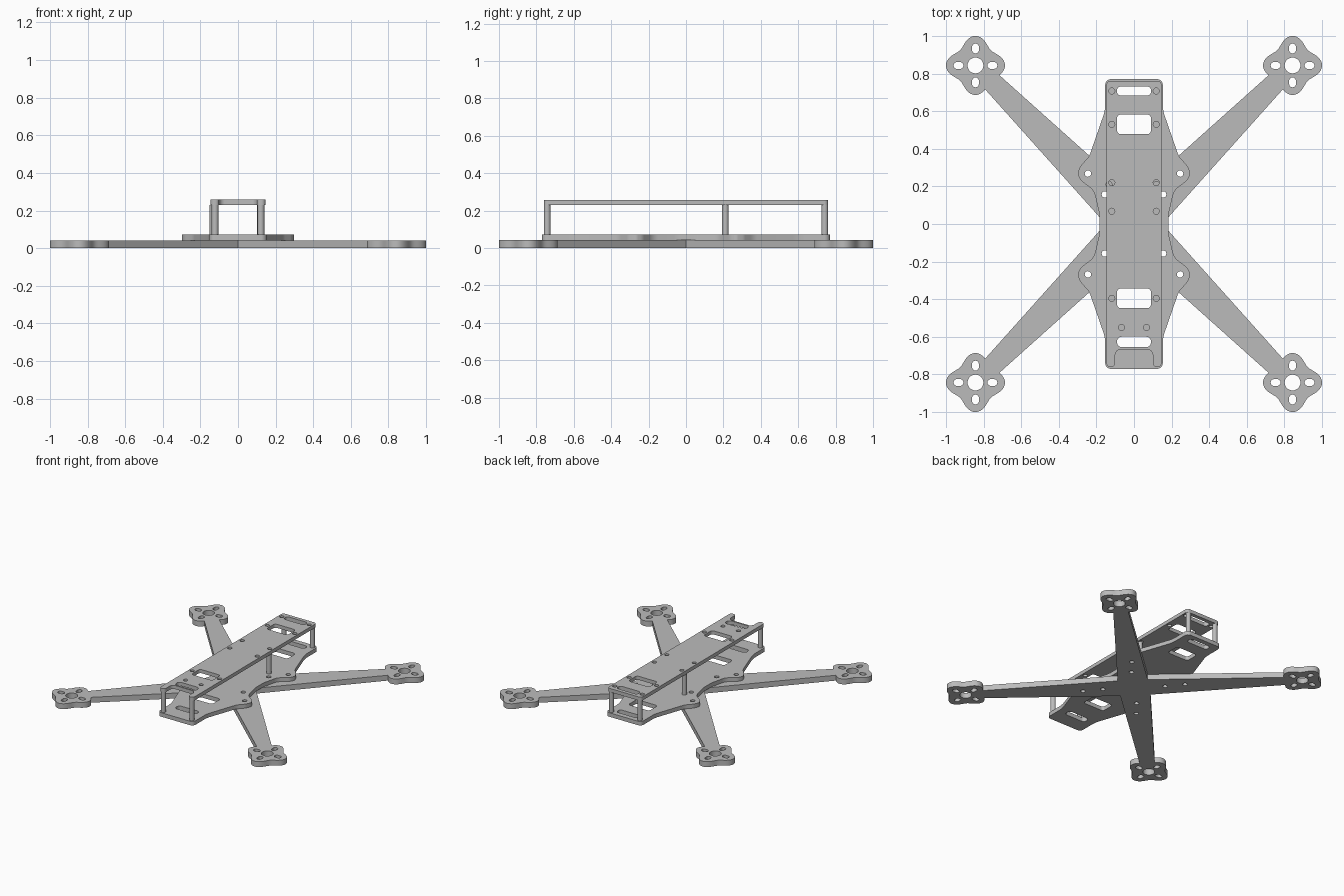
import bpy, bmesh, math
from mathutils import Vector

cube = bpy.data.objects.get("Cube")
if cube:
    bpy.data.objects.remove(cube, do_unlink=True)

grey = bpy.data.materials.new("plain grey")
grey.use_nodes = True
grey.diffuse_color = (0.5, 0.5, 0.5, 1)
grey.node_tree.nodes["Principled BSDF"].inputs["Base Color"].default_value = (0.5, 0.5, 0.5, 1)


def fillet(corners, steps=6):
    """Round every (x, y, radius) corner of a closed outline."""
    out = []
    n = len(corners)
    for i, (x, y, r) in enumerate(corners):
        p = Vector((x, y))
        u = Vector(corners[i - 1][:2]) - p
        v = Vector(corners[(i + 1) % n][:2]) - p
        half = u.angle(v) / 2
        if r == 0 or half > 1.56:
            out.append(p)
            continue
        d = min(r / math.tan(half), 0.48 * min(u.length, v.length))
        r = d * math.tan(half)
        u.normalize()
        v.normalize()
        c = p + (u + v).normalized() * r / math.sin(half)
        a, b = p + u * d - c, p + v * d - c
        out += [c + a.lerp(b, k / steps).normalized() * r for k in range(steps + 1)]
    return out


def mirrored(half):
    return fillet(half + [(-x, y, r) for x, y, r in reversed(half)])


def slot(x, y, w, h, r):
    return fillet([(x + sx * w / 2, y + sy * h / 2, r)
                   for sx, sy in ((-1, -1), (1, -1), (1, 1), (-1, 1))])


def circle(x, y, r, n=20):
    return [Vector((x + r * math.cos(k * math.tau / n), y + r * math.sin(k * math.tau / n)))
            for k in range(n)]


def both(points, r):
    """Round holes mirrored across the middle."""
    return [circle(s * x, y, r) for x, y in points for s in (-1, 1)]


def finish(ob):
    ob.data.materials.clear()
    ob.data.materials.append(grey)
    bpy.ops.object.select_all(action='DESELECT')
    ob.select_set(True)
    bpy.context.view_layer.objects.active = ob
    bpy.ops.object.shade_smooth_by_angle(angle=math.radians(35))


def plate(name, outlines, z0, z1):
    """Cut sheet: the first outline is the edge, the rest are holes."""
    cu = bpy.data.curves.new(name + "_profile", 'CURVE')
    cu.dimensions = '2D'
    cu.fill_mode = 'BOTH'
    cu.extrude = (z1 - z0) / 2
    for pts in outlines:
        sp = cu.splines.new('POLY')
        sp.points.add(len(pts) - 1)
        for q, p in zip(sp.points, pts):
            q.co = (p.x, p.y, 0, 1)
        sp.use_cyclic_u = True
    tmp = bpy.data.objects.new(name + "_profile", cu)
    bpy.context.collection.objects.link(tmp)
    bpy.context.view_layer.update()
    me = bpy.data.meshes.new_from_object(tmp.evaluated_get(bpy.context.evaluated_depsgraph_get()))
    bpy.data.objects.remove(tmp, do_unlink=True)
    bm = bmesh.new()
    bm.from_mesh(me)
    bmesh.ops.remove_doubles(bm, verts=bm.verts, dist=0.0001)
    bmesh.ops.translate(bm, verts=bm.verts, vec=(0, 0, (z0 + z1) / 2))
    bmesh.ops.recalc_face_normals(bm, faces=bm.faces)
    bm.to_mesh(me)
    bm.free()
    ob = bpy.data.objects.new(name, me)
    bpy.context.collection.objects.link(ob)
    finish(ob)


# Crossed arms: one quarter outline with a four-lobed motor mount, turned four times
MOUNT = 0.843
reach = MOUNT * math.sqrt(2)
quarter = [Vector((0.1066, -0.1066))]
for k in range(81):
    a = math.radians(-157 + 314 * k / 80)
    r = 0.136 - 0.021 * math.cos(4 * a)
    quarter.append(Vector((reach + r * math.cos(a), r * math.sin(a))))
edge = []
for k in range(4):
    a = math.radians(45 + 90 * k)
    c, s = math.cos(a), math.sin(a)
    edge += [Vector((p.x * c - p.y * s, p.x * s + p.y * c)) for p in quarter]

# Screw holes shared by the arms and the lower plate
frame_holes = both([(0.155, 0.157), (0.155, -0.157), (0.245, 0.268), (0.245, -0.268)], 0.017)
arm_holes = list(frame_holes)
for sx in (-1, 1):
    for sy in (-1, 1):
        x, y = sx * MOUNT, sy * MOUNT
        arm_holes.append(circle(x, y, 0.042, 28))
        for t in (-0.09, 0.09):
            arm_holes.append(slot(x + t, y, 0.052, 0.036, 0.0175))
            arm_holes.append(slot(x, y + t, 0.036, 0.052, 0.0175))
plate("crossed_arms", [edge] + arm_holes, 0, 0.042)

# Strap slots and windows shared by both plates
windows = [slot(0, 0.707, 0.18, 0.048, 0.02), slot(0, 0.53, 0.18, 0.105, 0.02),
           slot(0, -0.395, 0.18, 0.105, 0.02), slot(0, -0.627, 0.18, 0.055, 0.024)]

# Lower plate with flared shoulders and a narrow waist
lower = [(0.153, -0.77, 0.03), (0.153, -0.605, 0.2), (0.238, -0.36, 0.1), (0.284, -0.31, 0.06),
         (0.302, -0.268, 0.03), (0.284, -0.232, 0.06), (0.213, -0.178, 0.08), (0.183, -0.05, 0.15)]
lower += [(x, -y, r) for x, y, r in reversed(lower)]
plate("lower_plate", [mirrored(lower)] + windows + frame_holes, 0.042, 0.073)

# Upper plate with an open notch at the front
upper = [(0.1, -0.667, 0.03), (0.1, -0.76, 0.02), (0.146, -0.76, 0.02), (0.146, 0.76, 0.02)]
upper_holes = both([(0.118, 0.707), (0.118, 0.53), (0.118, 0.22), (0.118, 0.068),
                    (0.118, -0.395), (0.067, -0.55)], 0.016)
plate("upper_plate", [mirrored(upper)] + windows + upper_holes, 0.23, 0.258)

# Standoff posts between the plates
posts = {"front_right": (-0.122, -0.742), "front_left": (0.122, -0.742),
         "middle_right": (-0.133, 0.21), "middle_left": (0.12, 0.21),
         "back_right": (-0.122, 0.742), "back_left": (0.122, 0.742)}
for name, (x, y) in posts.items():
    bpy.ops.mesh.primitive_cylinder_add(vertices=24, radius=0.018, depth=0.158,
                                        location=(x, y, 0.1515))
    post = bpy.context.object
    post.name = name + "_post"
    finish(post)
